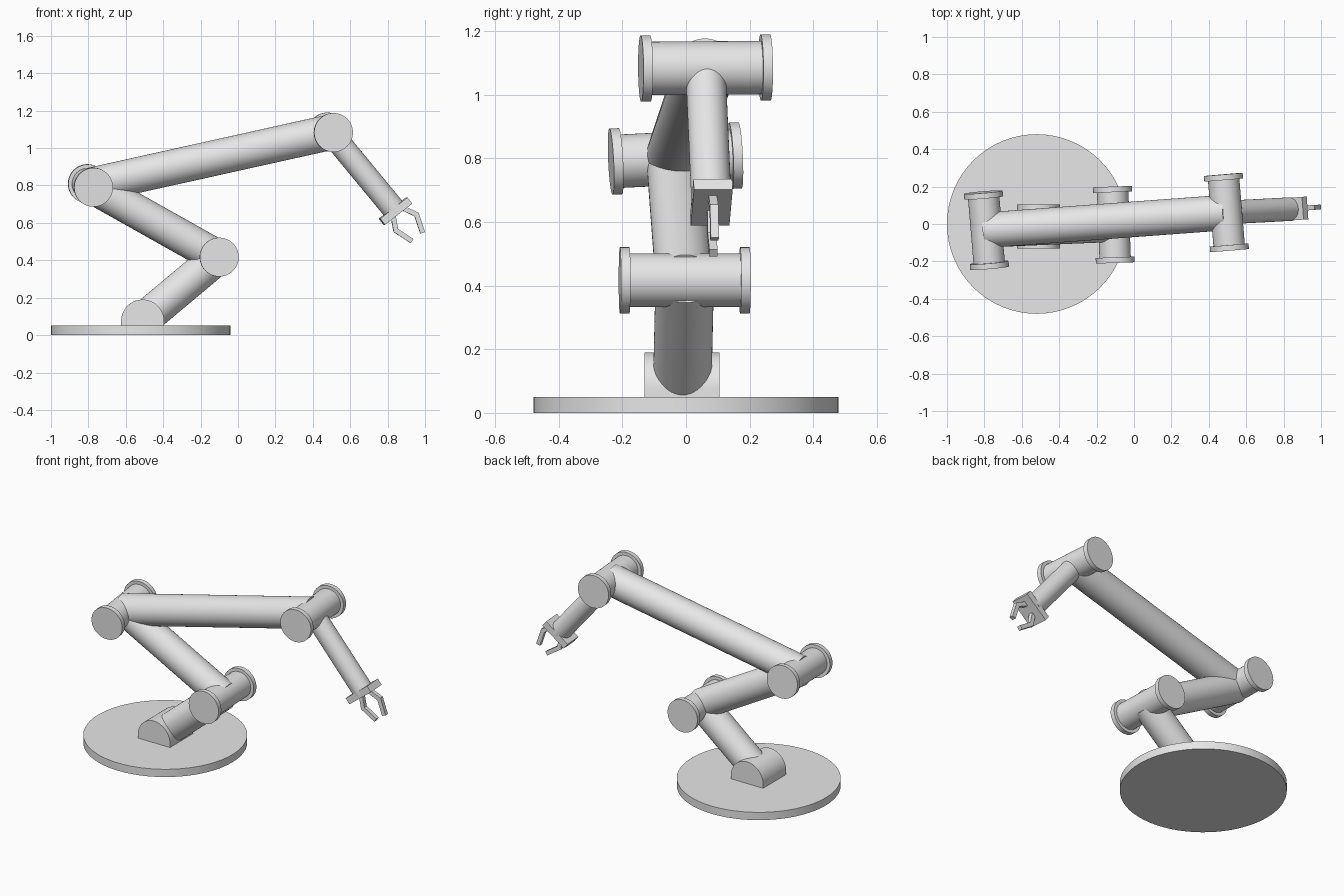
import bpy, bmesh, math
from mathutils import Vector, Matrix

cube = bpy.data.objects.get("Cube")
if cube:
    bpy.data.objects.remove(cube, do_unlink=True)

grey = bpy.data.materials.new("light_grey")
grey.use_nodes = True
grey.diffuse_color = (0.8, 0.8, 0.8, 1)
grey.node_tree.nodes["Principled BSDF"].inputs["Base Color"].default_value = (0.8, 0.8, 0.8, 1)


def finish(obj, name):
    obj.name = name
    obj.data.materials.append(grey)
    bpy.ops.object.shade_smooth_by_angle(angle=math.radians(35))
    return obj


def rod(name, a, b, radius):
    """Round cylinder running from a to b."""
    a, b = Vector(a), Vector(b)
    bpy.ops.mesh.primitive_cylinder_add(vertices=64, radius=radius, depth=(b - a).length,
                                        location=(a + b) / 2)
    obj = bpy.context.object
    obj.rotation_euler = (b - a).to_track_quat('Z', 'Y').to_euler()
    return finish(obj, name)


def block(name, centre, axes, size):
    """Box with its own axes."""
    bpy.ops.mesh.primitive_cube_add(size=1)
    obj = bpy.context.object
    turn = Matrix(axes).transposed().to_4x4()
    obj.data.transform(turn @ Matrix.Diagonal((*size, 1)))
    obj.location = centre
    return finish(obj, name)


def joint(name, front, back):
    """Pivot barrel with a wider flange at each end; returns its centre."""
    front, back = Vector(front), Vector(back)
    step = (back - front).normalized() * 0.03
    rod(name + "_barrel", front + step / 2, back - step / 2, 0.084)
    rod(name + "_front_flange", front, front + step, 0.104)
    rod(name + "_back_flange", back - step, back, 0.104)
    return (front + back) / 2


# Base plate
rod("base_plate", (-0.52, 0, 0), (-0.52, 0, 0.05), 0.48)

# Shoulder: round-topped block, standing on the plate
bm = bmesh.new()
outline = [(0.115, -0.035)]
outline += [(0.115 * math.cos(t * math.pi / 32), 0.115 * math.sin(t * math.pi / 32)) for t in range(33)]
outline += [(-0.115, -0.035)]
face = bm.faces.new([bm.verts.new((x, -0.13, z)) for x, z in outline])
side = bmesh.ops.extrude_face_region(bm, geom=[face])["geom"]
bmesh.ops.translate(bm, vec=(0, 0.235, 0),
                    verts=[v for v in side if isinstance(v, bmesh.types.BMVert)])
bmesh.ops.recalc_face_normals(bm, faces=bm.faces)
mesh = bpy.data.meshes.new("shoulder")
bm.to_mesh(mesh)
bm.free()
shoulder = bpy.data.objects.new("shoulder", mesh)
shoulder.location = (-0.51, 0, 0.075)
bpy.context.collection.objects.link(shoulder)
bpy.ops.object.select_all(action='DESELECT')
shoulder.select_set(True)
bpy.context.view_layer.objects.active = shoulder
finish(shoulder, "shoulder")

# Pivots
low = joint("low_joint", (-0.10, -0.208, 0.417), (-0.115, 0.2, 0.417))
rear = joint("rear_joint", (-0.772, -0.236, 0.79), (-0.806, 0.17, 0.81))
top = joint("top_joint", (0.511, -0.142, 1.083), (0.477, 0.265, 1.086))

# Wrist frame: along the forearm, across the plate, and sideways
heading = Vector((math.cos(0.07), math.sin(0.07), 0))
up = Vector((0, 0, 1))
along = (heading * 0.61 - up * 0.79).normalized()
across = (heading * 0.79 + up * 0.61).normalized()
sideways = along.cross(across)
wrist = Vector((0.842, 0.08, 0.663))

# Arm tubes
rod("lower_arm", (-0.51, -0.012, 0.08), low, 0.092)
rod("middle_arm", low, rear, 0.092)
rod("upper_arm", rear, top, 0.095)
rod("forearm", top, wrist, 0.063)

# Gripper plate and two bent fingers
axes = (across, sideways, along)
block("gripper_plate", wrist, axes, (0.185, 0.122, 0.042))
for label, s in (("upper", 1), ("lower", -1)):
    path = [wrist + across * (0.008 + s * u) + along * d
            for u, d in ((0.035, 0.015), (0.07, 0.083), (0.038, 0.175))]
    for part, a, b in zip(("knuckle", "tip"), path, path[1:]):
        run = (b - a).normalized()
        block(f"{label}_finger_{part}", (a + b) / 2, (sideways.cross(run), sideways, run),
              (0.026, 0.026, (b - a).length + 0.012))
